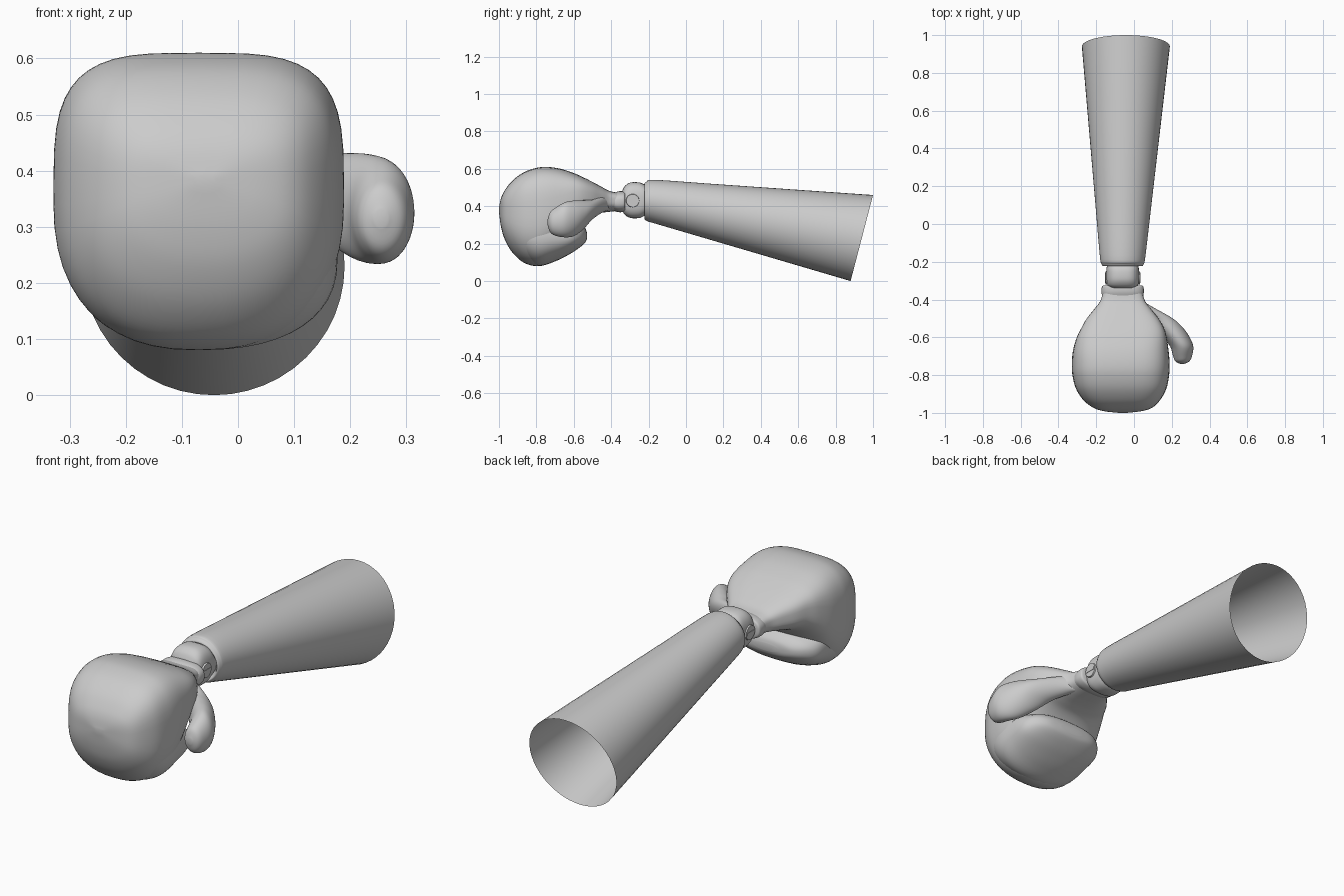
import bpy, bmesh, math
from mathutils import Vector

if "Cube" in bpy.data.objects:
    bpy.data.objects.remove(bpy.data.objects["Cube"])

CX = -0.06  # axis of the arm

grey = bpy.data.materials.new("plain grey")
grey.diffuse_color = (0.6, 0.6, 0.6, 1)
grey.use_nodes = True
grey.node_tree.nodes["Principled BSDF"].inputs["Base Color"].default_value = grey.diffuse_color


def power(v, e):
    return math.copysign(abs(v) ** e, v)


def smooth_rows(rows, steps):
    """Catmull-Rom interpolation between the cross-sections."""
    out = []
    for i in range(len(rows) - 1):
        a, b, c, d = (rows[max(0, min(len(rows) - 1, i + k))] for k in (-1, 0, 1, 2))
        for s in range(steps):
            t = s / steps
            out.append([0.5 * (2 * q + (r - p) * t + (2 * p - 5 * q + 4 * r - w) * t * t
                        + (3 * q - p - 3 * r + w) * t ** 3) for p, q, r, w in zip(a, b, c, d)])
    out.append(list(rows[-1]))
    return out


def finish(bm, name, angle=50):
    me = bpy.data.meshes.new(name)
    bm.to_mesh(me)
    bm.free()
    ob = bpy.data.objects.new(name, me)
    bpy.context.collection.objects.link(ob)
    me.materials.append(grey)
    bpy.ops.object.select_all(action='DESELECT')
    ob.select_set(True)
    bpy.context.view_layer.objects.active = ob
    bpy.ops.object.shade_smooth_by_angle(angle=math.radians(angle))
    return ob


def loft(name, rows, n_top=2, n_bot=2, steps=5, seg=48, cap_end=True):
    """rows: centre x, half width, top y, top z, bottom y, bottom z."""
    bm = bmesh.new()
    rings = []
    for cx, hw, yt, zt, yb, zb in smooth_rows(rows, steps):
        mid = Vector((cx, (yt + yb) / 2, (zt + zb) / 2))
        up = Vector((0, (yt - yb) / 2, (zt - zb) / 2))
        ring = []
        for k in range(seg):
            a = 2 * math.pi * k / seg
            e = 2 / (n_top if math.sin(a) > 0 else n_bot)
            side = Vector((hw * power(math.cos(a), e), 0, 0))
            ring.append(bm.verts.new(mid + side + up * power(math.sin(a), e)))
        rings.append(ring)
    for r, s in zip(rings, rings[1:]):
        for k in range(seg):
            j = (k + 1) % seg
            bm.faces.new((r[k], r[j], s[j], s[k]))
    bm.faces.new(rings[0])
    if cap_end:
        bm.faces.new(rings[-1])
    bmesh.ops.recalc_face_normals(bm, faces=bm.faces)
    # an open shell can be judged inside out, so check the first cap
    bm.faces.ensure_lookup_table()
    return finish(bm, name)


def upright(rows):
    """y, centre x, half width, top z, bottom z -> loft rows."""
    return [(cx, hw, y, zt, y, zb) for y, cx, hw, zt, zb in rows]


# Glove: back of the hand and knuckles
loft("glove_body", upright([
    (-0.365, CX, 0.105, 0.472, 0.375), (-0.41, CX, 0.12, 0.482, 0.37),
    (-0.45, CX, 0.15, 0.503, 0.365), (-0.50, CX, 0.19, 0.53, 0.355),
    (-0.55, CX, 0.218, 0.555, 0.335), (-0.60, CX - 0.005, 0.238, 0.577, 0.28),
    (-0.67, CX - 0.01, 0.253, 0.60, 0.17), (-0.74, CX - 0.01, 0.259, 0.61, 0.10),
    (-0.80, CX - 0.01, 0.256, 0.605, 0.08), (-0.87, CX - 0.008, 0.24, 0.58, 0.10),
    (-0.93, CX - 0.005, 0.205, 0.535, 0.155), (-0.97, CX, 0.16, 0.483, 0.225),
    (-0.99, CX, 0.105, 0.44, 0.295), (-1.0, CX, 0.02, 0.39, 0.37)]), 3.6, 2.4)

# Glove: fingers curled under the palm
loft("glove_fingers", upright([
    (-0.53, CX, 0.06, 0.26, 0.225), (-0.54, CX, 0.135, 0.285, 0.205),
    (-0.57, CX, 0.19, 0.31, 0.178), (-0.62, CX, 0.225, 0.33, 0.145),
    (-0.70, CX, 0.235, 0.38, 0.105), (-0.79, CX, 0.235, 0.40, 0.081),
    (-0.87, CX, 0.21, 0.40, 0.12), (-0.93, CX, 0.15, 0.38, 0.18)]), 2.4, 2.3)

# Glove: thumb on the right side
loft("glove_thumb", upright([
    (-0.40, 0.00, 0.03, 0.45, 0.38), (-0.44, 0.045, 0.055, 0.455, 0.37),
    (-0.50, 0.13, 0.075, 0.435, 0.33), (-0.55, 0.185, 0.075, 0.432, 0.275),
    (-0.60, 0.225, 0.07, 0.43, 0.24), (-0.65, 0.253, 0.061, 0.42, 0.234),
    (-0.70, 0.257, 0.05, 0.39, 0.243), (-0.727, 0.256, 0.037, 0.367, 0.263),
    (-0.74, 0.255, 0.012, 0.33, 0.30)]))

# Glove: flange at the wrist
loft("glove_cuff", upright([
    (-0.325, CX, 0.10, 0.472, 0.38), (-0.332, CX, 0.11, 0.48, 0.37),
    (-0.36, CX, 0.112, 0.48, 0.368), (-0.385, CX, 0.108, 0.472, 0.375)]), 2.6, 2.6)

# Wrist joint barrel
loft("wrist_joint", upright([
    (-0.34, CX, 0.06, 0.485, 0.375), (-0.325, CX, 0.08, 0.51, 0.352),
    (-0.295, CX, 0.086, 0.527, 0.337), (-0.25, CX, 0.086, 0.527, 0.337),
    (-0.22, CX, 0.083, 0.515, 0.35), (-0.17, CX, 0.07, 0.49, 0.37)]), 2.8, 2.8)

# Slotted screw heads on both sides of the joint
for side, label in ((1, "right"), (-1, "left")):
    bm = bmesh.new()
    bmesh.ops.create_cone(bm, cap_ends=True, segments=32, radius1=0.038, radius2=0.034, depth=0.02)
    for v in bm.verts:
        x, y, z = v.co
        v.co = (CX + side * (0.082 + z), -0.285 + x, 0.43 + y)
    bmesh.ops.recalc_face_normals(bm, faces=bm.faces)
    finish(bm, "joint_screw_" + label, 30)
    bm = bmesh.new()
    bmesh.ops.create_cube(bm, size=1)
    for v in bm.verts:
        v.co = (CX + side * 0.091 + v.co.x * 0.006, -0.285 + v.co.y * 0.055, 0.43 + v.co.z * 0.012)
    finish(bm, "screw_bar_" + label, 30)

# Sleeve: rounded front lip, straight taper, slanted open end
front = (CX, 0.122, -0.165, 0.541, -0.15, 0.303)
end = (-0.043, 0.233, 1.0, 0.46, 0.88, 0.0)
taper = [tuple(a + (b - a) * t for a, b in zip(front, end)) for t in (0.0, 0.25, 0.5, 0.75, 1.0)]
loft("sleeve", [
    (CX, 0.085, -0.19, 0.505, -0.19, 0.355), (CX, 0.10, -0.222, 0.516, -0.222, 0.335),
    (CX, 0.113, -0.212, 0.531, -0.207, 0.32)] + taper, 2, 2, cap_end=False)
